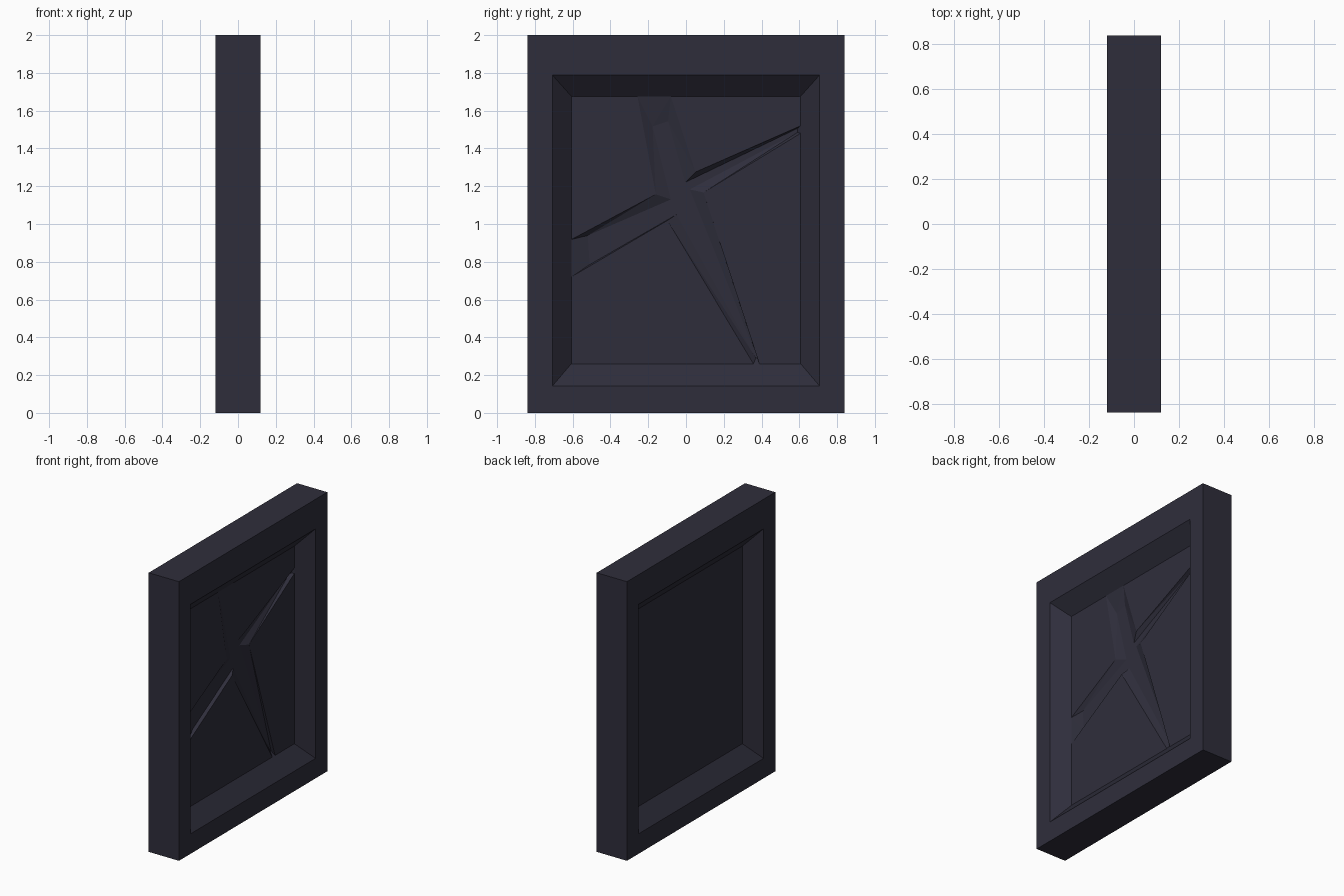
import bpy, bmesh

if "Cube" in bpy.data.objects:
    bpy.data.objects.remove(bpy.data.objects["Cube"])

W, D = 0.84, 0.12            # half width (y), half thickness (x)
PANEL_X, FLOOR_X = 0.022, -0.003

mat = bpy.data.materials.new("dark slate")
mat.diffuse_color = (0.028, 0.027, 0.044, 1)
mat.use_nodes = True
mat.node_tree.nodes["Principled BSDF"].inputs["Base Color"].default_value = mat.diffuse_color


def rect(y, z0, z1):
    return [(-y, z0), (y, z0), (y, z1), (-y, z1)]


OUTER = rect(W, 0.0, 2.0)
OPENING = rect(0.707, 0.143, 1.788)
INNER = rect(0.607, 0.26, 1.676)


def finish(name, bm):
    bmesh.ops.remove_doubles(bm, verts=bm.verts, dist=1e-5)
    me = bpy.data.meshes.new(name)
    bm.to_mesh(me)
    bm.free()
    me.materials.append(mat)
    ob = bpy.data.objects.new(name, me)
    bpy.context.collection.objects.link(ob)
    return ob


def loop(bm, pts, x):
    return [bm.verts.new((x, y, z)) for y, z in pts]


def bridge(bm, a, b):
    n = len(a)
    for i in range(n):
        j = (i + 1) % n
        bm.faces.new((a[i], a[j], b[j], b[i]))


# Frame: rim, border and sloped reveal on both sides
bm = bmesh.new()
rings = [(INNER, -PANEL_X), (OPENING, -D), (OUTER, -D),
         (OUTER, D), (OPENING, D), (INNER, PANEL_X)]
loops = [loop(bm, p, x) for p, x in rings]
for a, b in zip(loops, loops[1:]):
    bridge(bm, a, b)
finish("frame", bm)

# Plain back panel
bm = bmesh.new()
bm.faces.new(loop(bm, INNER, -PANEL_X)[::-1])
finish("back_panel", bm)

# Cracked panel: star-shaped recess, (y, z) clockwise from the top arm
star = [(-0.257, 1.676), (-0.08, 1.676), (0.05, 1.275),
        (0.607, 1.52), (0.607, 1.48), (0.093, 1.167),
        (0.388, 0.26), (0.357, 0.26), (-0.098, 1.019),
        (-0.607, 0.72), (-0.607, 0.918), (-0.16, 1.157)]
floor = [(-0.177, 1.517), (-0.095, 1.544), (-0.005, 1.22),
         (0.59, 1.506), (0.59, 1.485), (0.02, 1.183),
         (0.378, 0.29), (0.370, 0.29), (-0.05, 1.05),
         (-0.51, 0.785), (-0.52, 0.939), (-0.08, 1.13)]
bm = bmesh.new()
top = loop(bm, star[::-1], PANEL_X)
low = loop(bm, floor[::-1], FLOOR_X)
bridge(bm, top, low)
bm.faces.new(low)
# four plates between the arms
corners = [INNER[2], INNER[1], INNER[0], INNER[3]]
for k, corner in enumerate(corners):
    ids = [(1 + 3 * k + i) % 12 for i in range(3)]
    pts = [star[i] for i in ids] + [corner]
    bm.faces.new(loop(bm, pts, PANEL_X))
bmesh.ops.triangulate(bm, faces=bm.faces[:])
for f in bm.faces:
    f.normal_update()
    if f.normal.x < 0:
        f.normal_flip()
finish("cracked_panel", bm)
